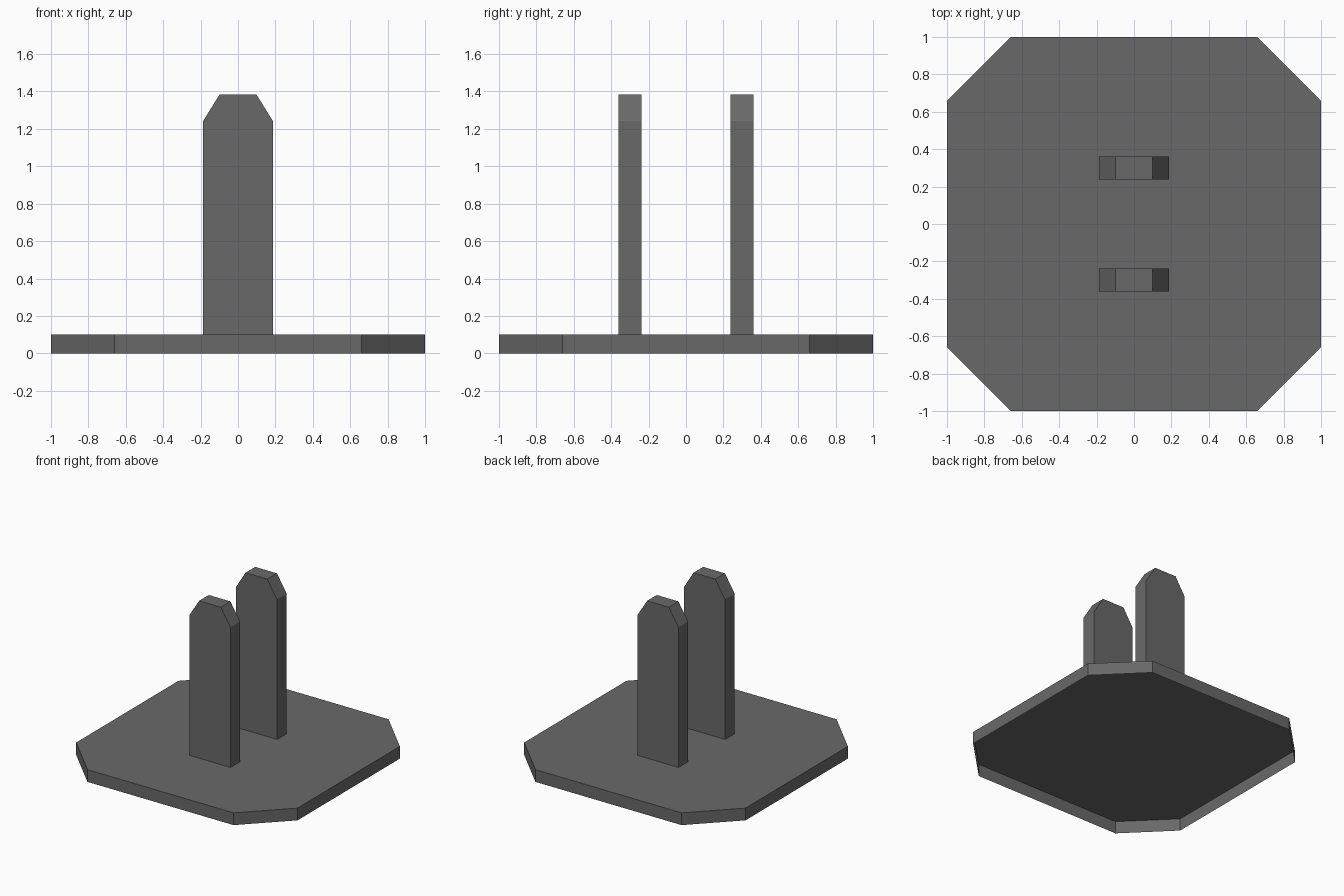
import bpy, bmesh

if "Cube" in bpy.data.objects:
    bpy.data.objects.remove(bpy.data.objects["Cube"])

grey = bpy.data.materials.new("dark_grey")
grey.diffuse_color = (0.141, 0.141, 0.141, 1)
grey.use_nodes = True
grey.node_tree.nodes["Principled BSDF"].inputs["Base Color"].default_value = grey.diffuse_color


def open_prism(name, profile, direction):
    """Extrude a flat closed profile and leave the underside open."""
    bm = bmesh.new()
    face = bm.faces.new([bm.verts.new(p) for p in profile])
    ext = bmesh.ops.extrude_face_region(bm, geom=[face], use_keep_orig=True)
    verts = [v for v in ext["geom"] if isinstance(v, bmesh.types.BMVert)]
    bmesh.ops.translate(bm, verts=verts, vec=direction)
    bmesh.ops.recalc_face_normals(bm, faces=bm.faces)
    under = [f for f in bm.faces if f.normal.z < -0.9]
    bmesh.ops.delete(bm, geom=under, context='FACES')
    mesh = bpy.data.meshes.new(name)
    bm.to_mesh(mesh)
    bm.free()
    mesh.materials.append(grey)
    obj = bpy.data.objects.new(name, mesh)
    bpy.context.collection.objects.link(obj)
    return obj


# Base plate: hollow square tray with cut corners, open below
c = 0.66
octagon = [(-c, -1), (c, -1), (1, -c), (1, c), (c, 1), (-c, 1), (-1, c), (-1, -c)]
open_prism("base_plate", [(x, y, 0) for x, y in octagon], (0, 0, 0.1))

# Two upright prongs with chamfered tips
prong = [(-0.186, 0.1), (0.186, 0.1), (0.186, 1.243),
         (0.098, 1.385), (-0.098, 1.385), (-0.186, 1.243)]
for name, y in (("front_prong", -0.3), ("back_prong", 0.3)):
    open_prism(name, [(x, y - 0.062, z) for x, z in prong], (0, 0.124, 0))
